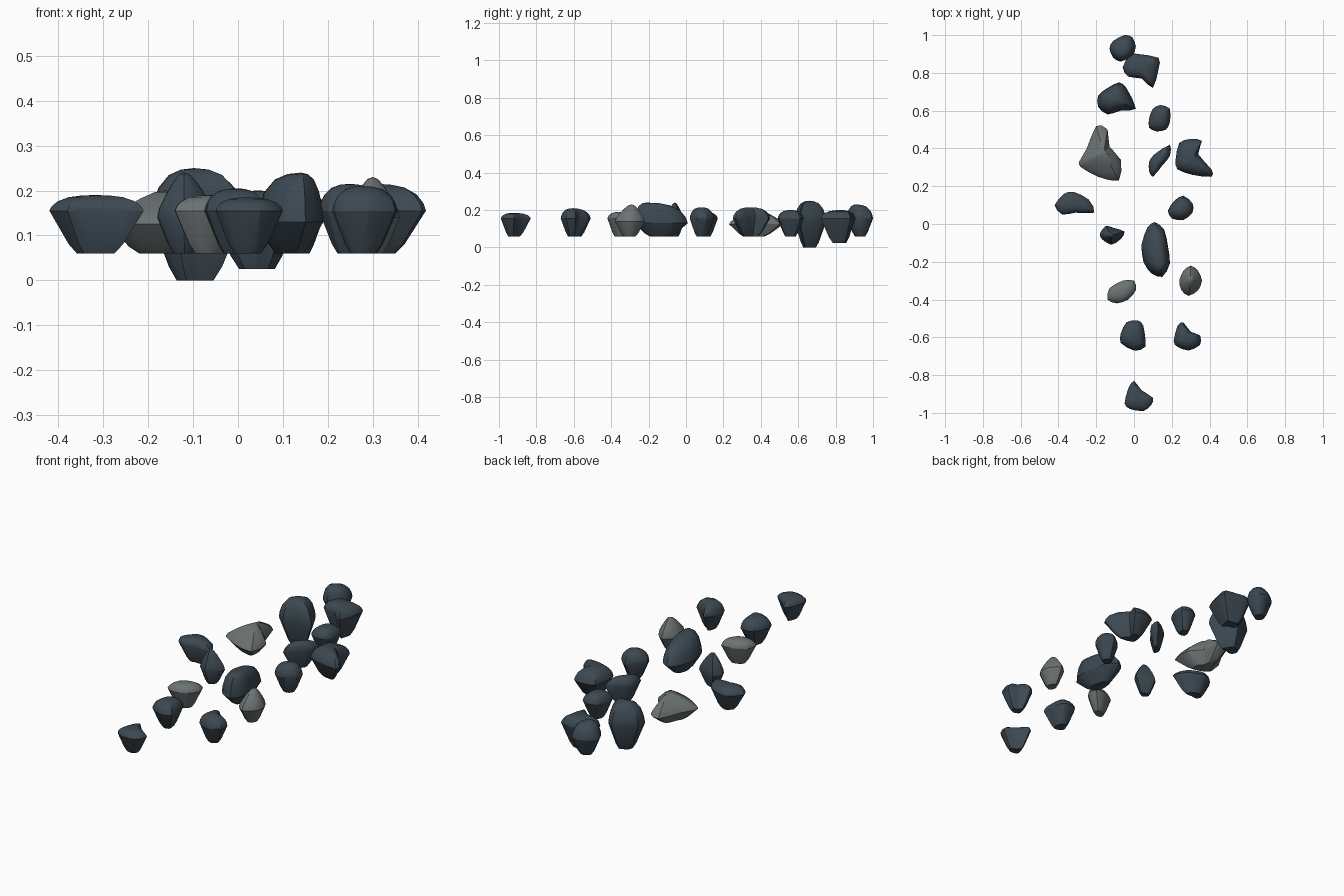
import bpy
import bmesh
from mathutils import Vector

default_cube = bpy.data.objects.get("Cube")
if default_cube:
    bpy.data.objects.remove(default_cube, do_unlink=True)


def make_material(name, colour):
    material = bpy.data.materials.new(name)
    material.use_nodes = True
    material.diffuse_color = colour
    shader = material.node_tree.nodes["Principled BSDF"]
    shader.inputs["Base Color"].default_value = colour
    shader.inputs["Roughness"].default_value = 0.9
    return material


slate = make_material("dark_slate", (0.045, 0.065, 0.083, 1))
granite = make_material("pale_granite", (0.15, 0.17, 0.17, 1))


def rounded_outline(points):
    """Add one gently curved midpoint to every edge of a closed outline."""
    corners = [Vector(p) / 100 for p in points]
    count = len(corners)
    result = []
    for i, corner in enumerate(corners):
        before, after, beyond = corners[i - 1], corners[(i + 1) % count], corners[(i + 2) % count]
        result.append(corner)
        result.append((corner + after) * 0.55 - (before + beyond) * 0.05)
    return result


def centroid(outline):
    area, centre = 0, Vector((0, 0))
    for i, a in enumerate(outline):
        b = outline[(i + 1) % len(outline)]
        cross = a.x * b.y - b.x * a.y
        area += cross
        centre += (a + b) * cross
    return centre / (area * 3)


# Ring size and relative height, for the tapered base and the domed crown
BASE = [(0.4, 0), (0.58, 0.22), (1, 1)]
DOME = [(0.95, 0.28), (0.82, 0.6), (0.58, 0.86), (0.3, 0.97)]
PEAK = [(0.93, 0.2), (0.72, 0.46), (0.45, 0.75), (0.2, 0.95)]


def pebble(name, material, points, top=0.2, bottom=0.06, waist=0.155, peak=None, crown=DOME):
    """Loft a stone from its plan outline: flat foot, wide waist, rounded crown."""
    outline = rounded_outline(points)
    centre = centroid(outline)
    summit = Vector(peak) / 100 if peak else centre
    levels = [(s, bottom + (waist - bottom) * h, centre) for s, h in BASE]
    levels += [(s, waist + (top - waist) * h, summit) for s, h in crown]

    bm = bmesh.new()
    rings = []
    for scale, z, focus in levels:
        flat = [focus.lerp(p, scale) for p in outline]
        rings.append([bm.verts.new((p.x, p.y, z)) for p in flat])
    for lower, upper in zip(rings, rings[1:]):
        for i in range(len(lower)):
            j = (i + 1) % len(lower)
            bm.faces.new((lower[i], lower[j], upper[j], upper[i]))
    bm.faces.new(rings[0])
    tip = bm.verts.new((summit.x, summit.y, top))
    for i, vert in enumerate(rings[-1]):
        bm.faces.new((vert, rings[-1][(i + 1) % len(outline)], tip))
    bmesh.ops.recalc_face_normals(bm, faces=bm.faces)

    mesh = bpy.data.meshes.new(name)
    bm.to_mesh(mesh)
    bm.free()
    mesh.materials.append(material)
    stone = bpy.data.objects.new(name, mesh)
    bpy.context.collection.objects.link(stone)
    bpy.ops.object.select_all(action="DESELECT")
    stone.select_set(True)
    bpy.context.view_layer.objects.active = stone
    bpy.ops.object.shade_smooth_by_angle(angle=0.5)


# Back cluster
pebble("back_stone", slate,
       [(-13, 93), (-11, 97), (-5, 100), (-1, 99), (1, 94), (-1, 89), (-7, 86), (-11, 88)],
       top=0.23, peak=(-6, 91))
pebble("back_hooked_stone", slate,
       [(-6, 83), (-2, 90), (2, 90), (13, 88), (13, 82), (10, 72), (4, 77), (-3, 78)],
       bottom=0.025)
pebble("tall_stone", slate,
       [(-19, 68), (-14, 72), (-8, 75), (-4, 72), (1, 61), (-7, 60), (-14, 58), (-19, 62)],
       top=0.25, bottom=0, waist=0.14)
pebble("back_round_stone", slate,
       [(8, 56), (10, 61), (14, 63), (19, 61), (19, 54), (17, 50), (12, 49), (8, 51)])

# Middle cluster
pebble("large_pale_stone", granite,
       [(-29, 33), (-25, 40), (-20, 52), (-14, 50), (-13, 41), (-7, 34), (-8, 23), (-19, 25), (-28, 30)],
       waist=0.125, peak=(-16, 38), crown=PEAK)
pebble("left_notched_stone", slate,
       [(22, 34), (24, 43), (30, 45), (36, 44), (34, 37), (41, 29), (41, 25), (31, 26), (23, 29)],
       top=0.215)
pebble("sliver_stone", slate,
       [(8, 33), (11, 37), (19, 42), (19, 36), (15, 31), (10, 25), (8, 28)])
pebble("left_small_stone", slate,
       [(18, 7), (21, 12), (26, 15), (31, 11), (31, 6), (26, 2), (20, 3)],
       top=0.215)
pebble("right_wide_stone", slate,
       [(-42, 10), (-37, 16), (-32, 17), (-24, 13), (-21, 6), (-31, 6), (-38, 5)],
       top=0.19)
pebble("right_pointed_stone", slate,
       [(-18, -5), (-15, -1), (-11, -2), (-5, -4), (-7, -8), (-12, -11), (-17, -8)],
       top=0.24, waist=0.14, peak=(-12, -6), crown=PEAK)
pebble("long_ridged_stone", slate,
       [(4, -11), (7, -2), (11, 1), (16, -3), (18, -12), (19, -21), (15, -28), (9, -26), (5, -20)],
       top=0.24, waist=0.13, peak=(14, -21))

# Front cluster
pebble("right_pale_stone", granite,
       [(-14, -40), (-13, -34), (-6, -30), (0, -30), (1, -35), (-3, -40), (-9, -42)],
       top=0.19)
pebble("left_pale_stone", granite,
       [(24, -30), (26, -25), (30, -22), (34, -25), (36, -30), (34, -35), (29, -38), (25, -35)],
       top=0.23, waist=0.14, peak=(30, -29), crown=PEAK)
pebble("front_middle_stone", slate,
       [(-7, -58), (-4, -52), (2, -51), (5, -54), (6, -65), (0, -67), (-7, -63)],
       top=0.205)
pebble("front_left_stone", slate,
       [(21, -62), (23, -54), (26, -52), (30, -57), (35, -59), (35, -64), (29, -67), (23, -65)],
       top=0.21)
pebble("front_stone", slate,
       [(-5, -95), (-3, -87), (0, -83), (4, -88), (10, -92), (9, -96), (5, -99), (-2, -98)],
       top=0.185)
